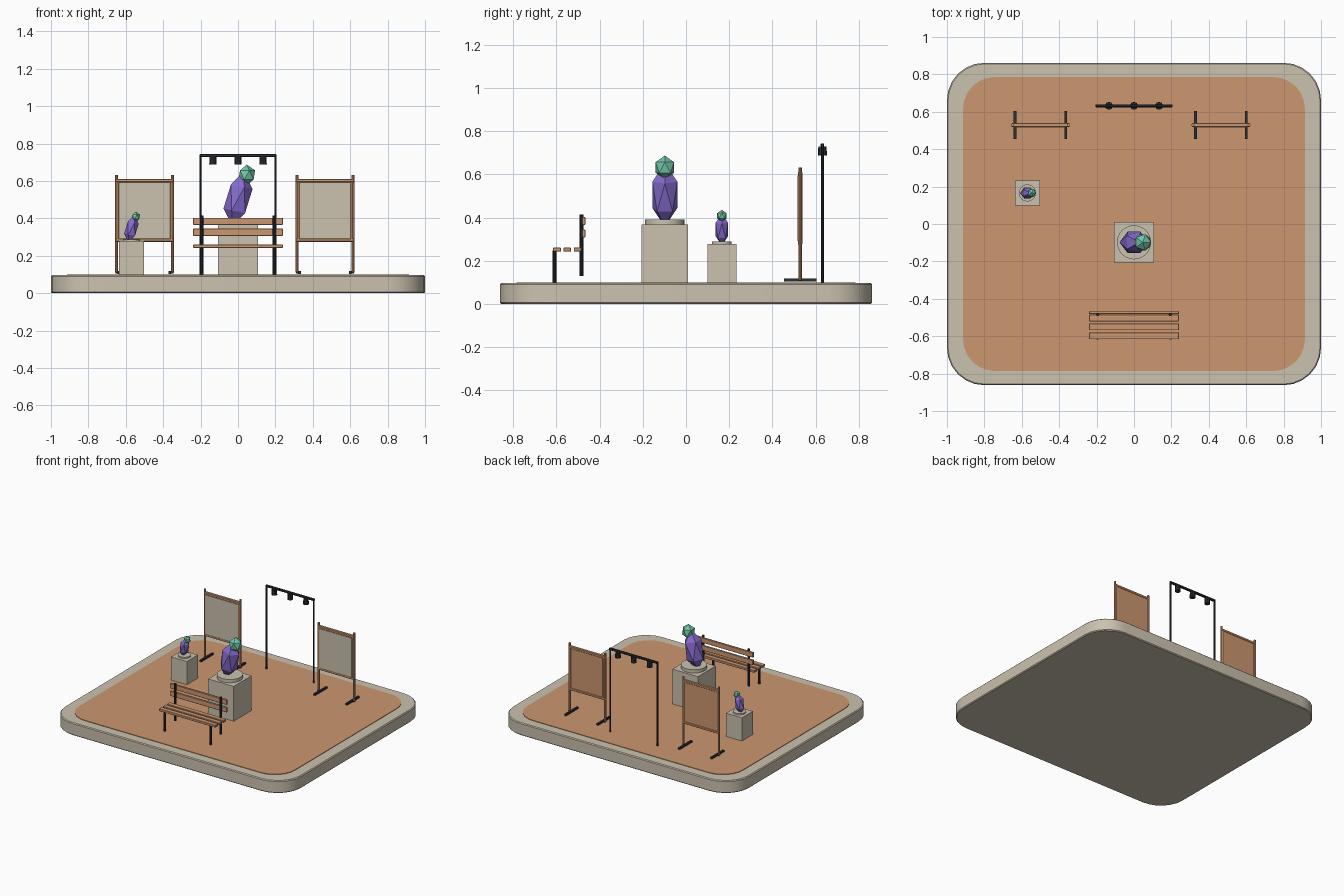
import bpy, bmesh, math
from mathutils import Matrix

if "Cube" in bpy.data.objects:
    bpy.data.objects.remove(bpy.data.objects["Cube"])


def material(name, rgb):
    m = bpy.data.materials.new(name)
    m.diffuse_color = (*rgb, 1)
    m.use_nodes = True
    m.node_tree.nodes["Principled BSDF"].inputs["Base Color"].default_value = m.diffuse_color
    return m


STONE = material("beige stone", (0.60, 0.54, 0.43))
CLAY = material("orange clay", (0.60, 0.31, 0.16))
METAL = material("dark metal", (0.026, 0.028, 0.034))
PURPLE = material("purple crystal", (0.24, 0.15, 0.61))
GREEN = material("green crystal", (0.17, 0.56, 0.40))


def finish(name, bm, mat, smooth=False, bevel=0):
    me = bpy.data.meshes.new(name)
    bmesh.ops.recalc_face_normals(bm, faces=bm.faces)
    bm.to_mesh(me)
    bm.free()
    me.materials.append(mat)
    if smooth:
        me.shade_smooth()
        me.set_sharp_from_angle(angle=math.radians(35))
    ob = bpy.data.objects.new(name, me)
    bpy.context.collection.objects.link(ob)
    if bevel:
        mod = ob.modifiers.new("bevel", 'BEVEL')
        mod.width = bevel
        mod.segments = 1
        mod.limit_method = 'ANGLE'
        mod.angle_limit = math.radians(50)
    return ob


def box(name, center, size, mat, bevel=0):
    bm = bmesh.new()
    bmesh.ops.create_cube(bm, size=1, matrix=Matrix.Translation(center) @ Matrix.Diagonal((*size, 1)))
    return finish(name, bm, mat, bevel=bevel)


def cylinder(name, x, y, z0, z1, r, mat, sides=10, r_top=None):
    bm = bmesh.new()
    bmesh.ops.create_cone(bm, cap_ends=True, segments=sides, radius1=r, radius2=r_top or r,
                          depth=z1 - z0, matrix=Matrix.Translation((x, y, (z0 + z1) / 2)))
    return finish(name, bm, mat, smooth=True)


def rounded_slab(name, hx, hy, r, z0, z1, mat, bevel=0, steps=6):
    bm = bmesh.new()
    verts = []
    for k, (sx, sy) in enumerate([(1, 1), (-1, 1), (-1, -1), (1, -1)]):
        for i in range(steps + 1):
            a = math.pi / 2 * (k + i / steps)
            verts.append(bm.verts.new((sx * (hx - r) + r * math.cos(a),
                                       sy * (hy - r) + r * math.sin(a), z0)))
    face = bm.faces.new(verts)
    ext = bmesh.ops.extrude_face_region(bm, geom=[face])
    top = [v for v in ext["geom"] if isinstance(v, bmesh.types.BMVert)]
    bmesh.ops.translate(bm, verts=top, vec=(0, 0, z1 - z0))
    return finish(name, bm, mat, smooth=True, bevel=bevel)


def gem(name, center, radii, tilt, mat):
    bm = bmesh.new()
    bmesh.ops.create_icosphere(bm, subdivisions=1, radius=1,
                               matrix=Matrix.Translation(center)
                               @ Matrix.Rotation(math.radians(tilt), 4, 'Y')
                               @ Matrix.Diagonal((*radii, 1)))
    return finish(name, bm, mat)


# plaza base and inset floor
rounded_slab("base", 1.0, 0.862, 0.2, 0, 0.096, STONE, bevel=0.006)
rounded_slab("floor", 0.914, 0.786, 0.17, 0.08, 0.1, CLAY)


# crystal sculptures on plinths
def sculpture(name, x, y, half, plinth_top, disc_top, s):
    box(name + "_plinth", (x, y, (0.09 + plinth_top) / 2), (2 * half, 2 * half, plinth_top - 0.09), STONE)
    cylinder(name + "_disc", x, y, plinth_top, disc_top, 0.091 * s, STONE, 24)
    gem(name + "_crystal", (x, y, disc_top + 0.113 * s), (0.073 * s, 0.068 * s, 0.15 * s), 12, PURPLE)
    gem(name + "_small_crystal", (x + 0.047 * s, y, disc_top + 0.24 * s),
        (0.05 * s, 0.05 * s, 0.055 * s), 0, GREEN)


sculpture("large_sculpture", 0, -0.098, 0.108, 0.367, 0.392, 1)
sculpture("small_sculpture", -0.57, 0.166, 0.067, 0.278, 0.288, 0.5)

# bench
for i, y in enumerate((-0.598, -0.55, -0.502)):
    box(f"seat_slat_{i}", (0, y, 0.251), (0.48, 0.036, 0.018), CLAY, 0.002)
for i, z in enumerate((0.326, 0.384)):
    box(f"back_slat_{i}", (0, -0.474, z), (0.48, 0.015, 0.038), CLAY, 0.002)
for x in (-0.194, 0.194):
    cylinder("front_leg", x, -0.609, 0.1, 0.247, 0.009, METAL)
    cylinder("back_post", x, -0.484, 0.13, 0.415, 0.009, METAL)


# display boards
def board(name, x):
    y = 0.529
    box(name + "_back", (x, y, 0.444), (0.29, 0.016, 0.32), CLAY)
    box(name + "_panel", (x, y - 0.009, 0.442), (0.274, 0.006, 0.30), STONE)
    for z in (0.284, 0.602):
        box(name + "_rail", (x, y, z), (0.31, 0.022, 0.018), CLAY, 0.003)
    for s in (-1, 1):
        box(name + "_stile", (x + s * 0.143, y, 0.443), (0.016, 0.023, 0.31), CLAY, 0.003)
        cylinder(name + "_post", x + s * 0.15, y, 0.11, 0.632, 0.008, CLAY)
        box(name + "_foot", (x + s * 0.136, y, 0.111), (0.014, 0.15, 0.014), METAL)
        box(name + "_foot_joint", (x + s * 0.143, y, 0.111), (0.022, 0.016, 0.012), METAL)


board("left_board", -0.5)
board("right_board", 0.465)

# lamp frame
for x in (-0.2, 0.2):
    cylinder("lamp_post", x, 0.632, 0.1, 0.738, 0.0065, METAL)
box("lamp_bar", (0, 0.632, 0.736), (0.412, 0.016, 0.016), METAL, 0.003)
for x in (-0.134, 0, 0.134):
    cylinder("lamp", x, 0.632, 0.687, 0.73, 0.021, METAL, 10, 0.019)
